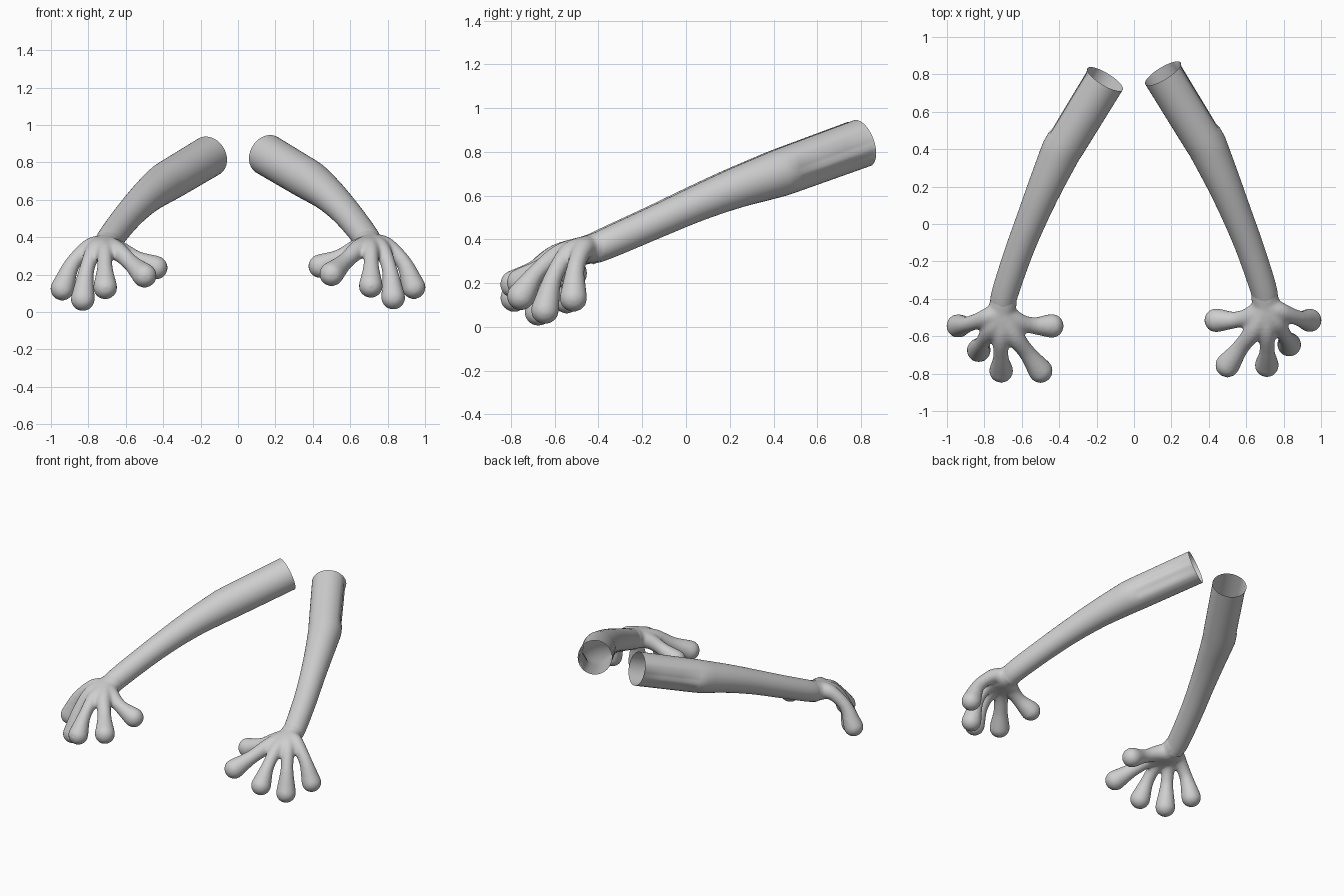
import bpy, bmesh, math
from mathutils import Vector

if "Cube" in bpy.data.objects:
    bpy.data.objects.remove(bpy.data.objects["Cube"])

skin = bpy.data.materials.new("pale_grey")
skin.diffuse_color = (0.62, 0.62, 0.62, 1)
skin.use_nodes = True
skin.node_tree.nodes["Principled BSDF"].inputs["Base Color"].default_value = skin.diffuse_color


def spline(pts, n):
    """Catmull-Rom samples through (x, y, z, radius) points."""
    p = [Vector(q) for q in pts]
    p = [p[0] * 2 - p[1]] + p + [p[-1] * 2 - p[-2]]
    out = []
    for i in range(1, len(p) - 2):
        a, b, c, d = p[i - 1:i + 3]
        for k in range(n):
            t = k / n
            out.append(0.5 * (2 * b + (c - a) * t + (2 * a - 5 * b + 4 * c - d) * t * t
                              + (3 * b - a - 3 * c + d) * t ** 3))
    return out + [p[-2]]


def finish(bm, name):
    me = bpy.data.meshes.new(name)
    bm.to_mesh(me)
    bm.free()
    me.materials.append(skin)
    ob = bpy.data.objects.new(name, me)
    bpy.context.collection.objects.link(ob)
    return ob


# Arm: open tube from the shoulder end to the wrist
upper = [(0.155 + 0.235 * t, 0.805 - 0.385 * t, 0.84 - 0.14 * t, 0.111 - 0.003 * t)
         for t in (0, 0.04, 0.3, 0.6, 0.85, 0.89)]
lower = spline([(0.39, 0.42, 0.70, 0.107), (0.475, 0.23, 0.635, 0.092), (0.55, 0.05, 0.563, 0.081),
                (0.62, -0.13, 0.483, 0.075), (0.69, -0.34, 0.39, 0.071),
                (0.705, -0.42, 0.355, 0.066)], 5)
path = upper + [tuple(q) for q in lower]
SIDES = 40
bm = bmesh.new()
rings = []
for i, q in enumerate(path):
    c = Vector(q[:3])
    d = (Vector(path[min(i + 1, len(path) - 1)][:3]) - Vector(path[max(i - 1, 0)][:3])).normalized()
    out = Vector((0, 0, 1)).cross(d).normalized()
    up = d.cross(out)
    ring = []
    for k in range(SIDES):
        a = 2 * math.pi * k / SIDES
        r = q[3]
        # shallow fluted recess on the outer side of the upper arm
        off = (a + 0.17 + math.pi) % (2 * math.pi) - math.pi
        if 1 <= i <= 4 and abs(off) < 0.75:
            r *= 0.95 if (k // 2) % 2 else 0.91
        ring.append(bm.verts.new(c + r * (math.cos(a) * out + math.sin(a) * up)))
    rings.append(ring)
for r0, r1 in zip(rings, rings[1:]):
    for k in range(SIDES):
        j = (k + 1) % SIDES
        bm.faces.new((r0[k], r0[j], r1[j], r1[k]))
bmesh.ops.recalc_face_normals(bm, faces=bm.faces)
# keep the outside facing outwards on the open tube
f = bm.faces[0]
if f.normal.dot(f.calc_center_median() - Vector(path[0][:3])) < 0:
    bmesh.ops.reverse_faces(bm, faces=bm.faces)
arm = finish(bm, "right_arm")

# Hand: five drooping fingers with bulb tips, fused into one skin
wrist = [(0.69, -0.34, 0.388, 0.066), (0.705, -0.43, 0.358, 0.066)]
fingers = [
    [(0.63, -0.49, 0.335, 0.052), (0.54, -0.513, 0.29, 0.045), (0.44, -0.515, 0.245, 0.065)],
    [(0.645, -0.56, 0.335, 0.052), (0.57, -0.66, 0.268, 0.046), (0.50, -0.755, 0.203, 0.066)],
    [(0.71, -0.57, 0.335, 0.048), (0.712, -0.68, 0.25, 0.042), (0.71, -0.755, 0.14, 0.065)],
    [(0.765, -0.53, 0.34, 0.048), (0.81, -0.605, 0.23, 0.042), (0.83, -0.645, 0.077, 0.065)],
    [(0.79, -0.47, 0.355, 0.048), (0.885, -0.505, 0.265, 0.043), (0.94, -0.515, 0.132, 0.064)],
]
bm = bmesh.new()
for finger in fingers:
    for s in spline(wrist + finger, 9):
        geo = bmesh.ops.create_icosphere(bm, subdivisions=3, radius=s[3])
        bmesh.ops.translate(bm, verts=geo["verts"], vec=s[:3])
hand = finish(bm, "right_hand")
m = hand.modifiers.new("fuse", 'REMESH')
m.mode = 'VOXEL'
m.voxel_size = 0.01
m = hand.modifiers.new("soften", 'SMOOTH')
m.factor = 0.5
m.iterations = 10
dg = bpy.context.evaluated_depsgraph_get()
fused = bpy.data.meshes.new_from_object(hand.evaluated_get(dg))
hand.modifiers.clear()
hand.data = fused
if not fused.materials:
    fused.materials.append(skin)

# Mirrored left side, set slightly forward and lower
for ob in (arm, hand):
    me = ob.data.copy()
    for v in me.vertices:
        v.co = (-v.co.x, v.co.y - 0.03, v.co.z - 0.008)
    me.flip_normals()
    left = bpy.data.objects.new(ob.name.replace("right", "left"), me)
    bpy.context.collection.objects.link(left)

# Smooth shading with sharp recess edges
for ob in bpy.context.collection.objects:
    ob.select_set(True)
    bpy.context.view_layer.objects.active = ob
bpy.ops.object.shade_smooth_by_angle(angle=math.radians(40))
